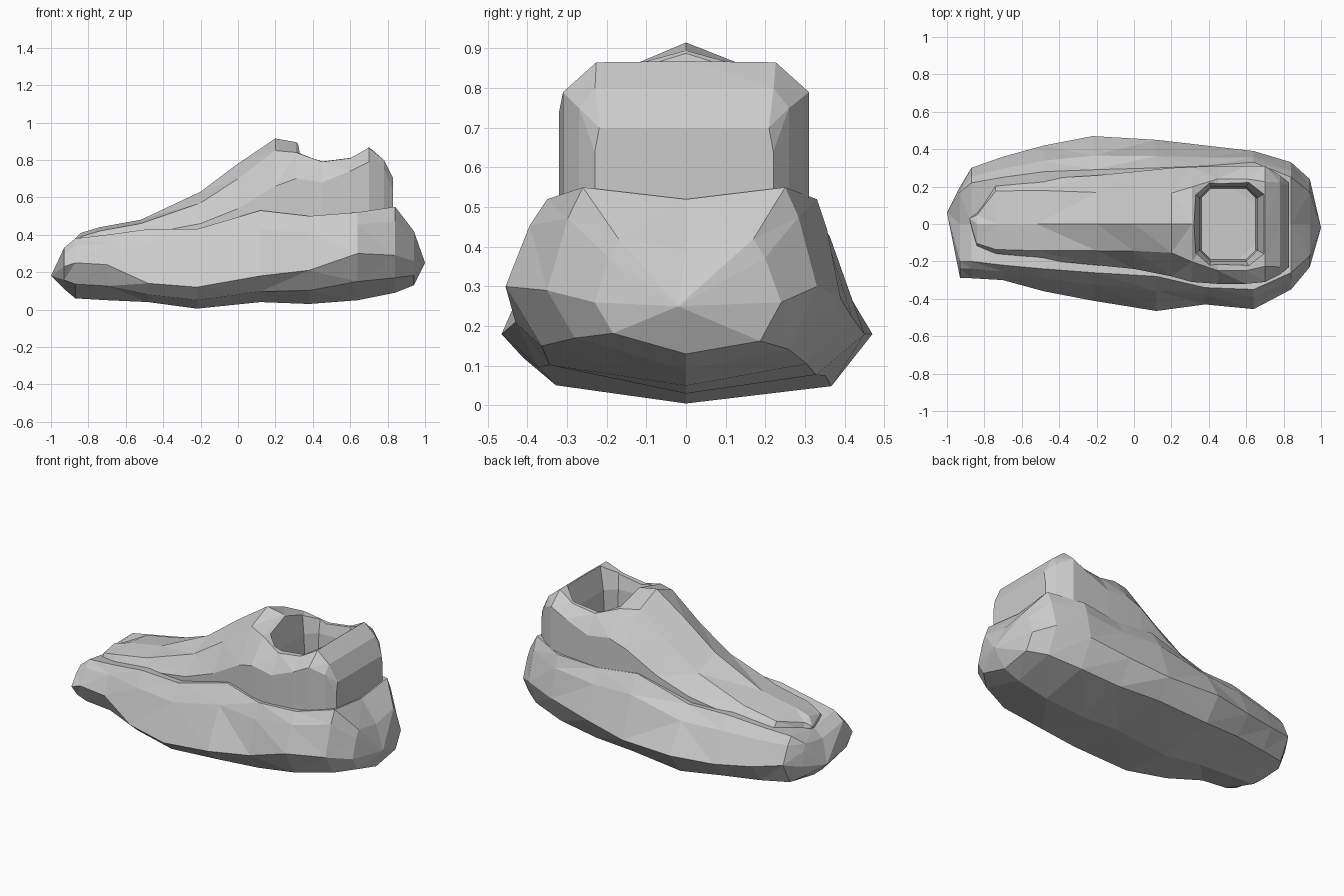
import bpy, bmesh


def loft(name, rings, tip_a=None, tip_b=None):
    """Skin a list of closed rings; each end is a pointed tip or a flat cap."""
    bm = bmesh.new()
    rows = [[bm.verts.new(p) for p in r] for r in rings]
    n = len(rows[0])
    for a, b in zip(rows, rows[1:]):
        for i in range(n):
            j = (i + 1) % n
            bm.faces.new((a[i], a[j], b[j], b[i]))
    for row, tip in ((rows[0], tip_a), (rows[-1], tip_b)):
        if tip:
            v = bm.verts.new(tip)
            for i in range(n):
                bm.faces.new((row[i], row[(i + 1) % n], v))
        else:
            bm.faces.new(row)
    bmesh.ops.triangulate(bm, faces=bm.faces[:])
    bmesh.ops.recalc_face_normals(bm, faces=bm.faces[:])
    me = bpy.data.meshes.new(name)
    bm.to_mesh(me)
    bm.free()
    ob = bpy.data.objects.new(name, me)
    bpy.context.collection.objects.link(ob)
    return ob


# Lower shell stations: x, left y, left z, right y, right z, bottom z, rim left y, rim right y, rim z
shell = [
    (-0.93, -0.29, 0.23, 0.20, 0.20, 0.11, -0.20, 0.17, 0.33),
    (-0.87, -0.29, 0.25, 0.30, 0.23, 0.06, -0.20, 0.22, 0.38),
    (-0.70, -0.30, 0.24, 0.36, 0.20, 0.05, -0.22, 0.25, 0.40),
    (-0.48, -0.36, 0.14, 0.42, 0.18, 0.04, -0.24, 0.28, 0.43),
    (-0.22, -0.41, 0.12, 0.47, 0.18, 0.005, -0.26, 0.29, 0.43),
    (0.12, -0.465, 0.18, 0.45, 0.18, 0.04, -0.28, 0.30, 0.53),
    (0.38, -0.43, 0.21, 0.42, 0.22, 0.03, -0.34, 0.31, 0.50),
    (0.64, -0.455, 0.30, 0.39, 0.27, 0.05, -0.35, 0.33, 0.52),
    (0.84, -0.35, 0.29, 0.33, 0.30, 0.09, -0.26, 0.25, 0.55),
    (0.94, -0.23, 0.26, 0.24, 0.26, 0.13, -0.17, 0.17, 0.42),
]


def shell_ring(s):
    x, yl, zl, yr, zr, zb, tl, tr, zt = s
    return [(x, 0, zb),
            (x, yl * .8, zb + .4 * (zl - zb)), (x, yl, zl),
            (x, .42 * yl + .58 * tl, .3 * zl + .7 * zt), (x, tl, zt),
            (x, 0, zt - .03),
            (x, tr, zt), (x, .42 * yr + .58 * tr, .3 * zr + .7 * zt),
            (x, yr, zr), (x, yr * .78, zb + .25 * (zr - zb))]


loft("outer_shell", [shell_ring(s) for s in shell],
     (-1.0, 0.06, 0.18), (1.0, -0.02, 0.25))

# Upper stations: x, left y, right y, side z, edge z, top z, width ratio of the top panel
upper = [
    (-0.84, -0.13, 0.06, 0.35, 0.39, 0.41, .8),
    (-0.74, -0.17, 0.22, 0.37, 0.42, 0.44, .8),
    (-0.52, -0.19, 0.24, 0.40, 0.46, 0.48, .75),
    (-0.20, -0.22, 0.26, 0.46, 0.57, 0.63, .65),
    (0.00, -0.24, 0.28, 0.54, 0.70, 0.78, .6),
    (0.20, -0.28, 0.30, 0.66, 0.85, 0.915, .55),
    (0.31, -0.31, 0.305, 0.70, 0.84, 0.895, .65),
    (0.45, -0.32, 0.31, 0.68, 0.79, 0.80, .78),
    (0.60, -0.32, 0.31, 0.74, 0.81, 0.81, .78),
    (0.70, -0.31, 0.31, 0.79, 0.865, 0.868, .73),
    (0.78, -0.27, 0.26, 0.75, 0.80, 0.80, .85),
    (0.83, -0.23, 0.22, 0.64, 0.70, 0.70, .95),
]


def upper_ring(s):
    x, yl, yr, zs, ze, zt, k = s
    return [(x, yl, .28), (x, yl, zs), (x, yl * k, ze), (x, 0, zt),
            (x, yr * k, ze), (x, yr, zs), (x, yr, .28)]


foot = loft("upper", [upper_ring(s) for s in upper], (-0.88, 0.03, 0.37))

# Ankle opening: flared eight-sided cutter
def opening_ring(z, x0, x1, y, c):
    return [(x0, -y + c, z), (x0 + c, -y, z), (x1 - c, -y, z), (x1, -y + c, z),
            (x1, y - c, z), (x1 - c, y, z), (x0 + c, y, z), (x0, y - c, z)]


cutter = loft("ankle_cutter", [opening_ring(.50, .36, .65, .19, .05),
                               opening_ring(.73, .35, .66, .20, .06),
                               opening_ring(1.0, .30, .73, .27, .09)])
cutter.hide_render = True
cutter.hide_viewport = False
mod = foot.modifiers.new("ankle_opening", 'BOOLEAN')
mod.operation = 'DIFFERENCE'
mod.solver = 'EXACT'
mod.object = cutter

# Bake the opening and drop the cutter
bpy.context.view_layer.objects.active = foot
bpy.ops.object.modifier_apply(modifier=mod.name)
bpy.data.objects.remove(cutter, do_unlink=True)
